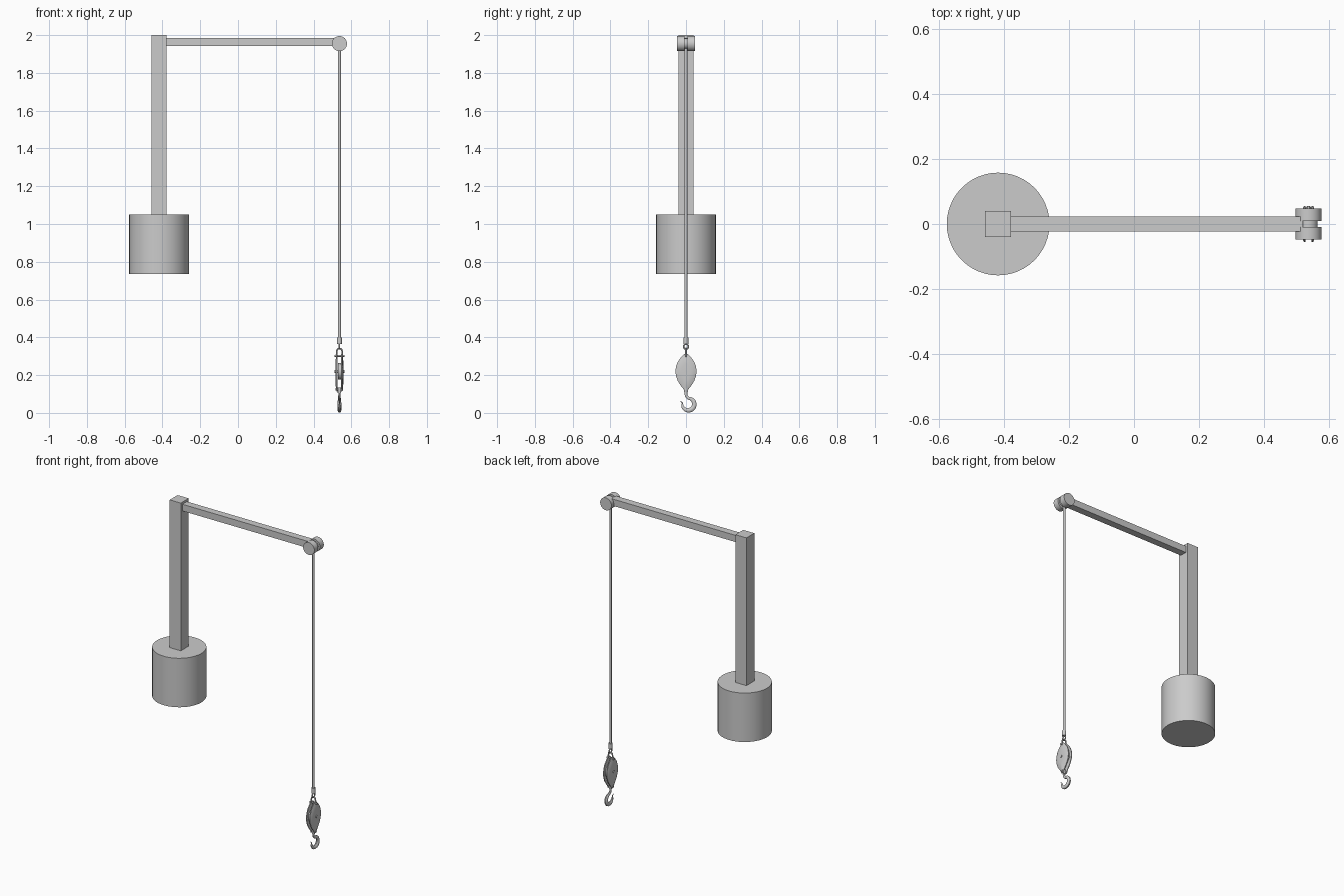
import bpy, bmesh, math
from mathutils import Matrix, Vector

if "Cube" in bpy.data.objects:
    bpy.data.objects.remove(bpy.data.objects["Cube"])

HX = 0.537  # x of the hanging line


def finish(ob, name, smooth=True):
    ob.name = name
    if smooth:
        bpy.ops.object.select_all(action='DESELECT')
        ob.select_set(True)
        bpy.context.view_layer.objects.active = ob
        bpy.ops.object.shade_smooth_by_angle(angle=math.radians(35))
    return ob


def box(name, x0, x1, y0, y1, z0, z1):
    bpy.ops.mesh.primitive_cube_add(size=1, location=((x0 + x1) / 2, (y0 + y1) / 2, (z0 + z1) / 2))
    ob = bpy.context.object
    ob.scale = (x1 - x0, y1 - y0, z1 - z0)
    return finish(ob, name, False)


def rod(name, a, b, r, sides=24):
    a, b = Vector(a), Vector(b)
    d = b - a
    bpy.ops.mesh.primitive_cylinder_add(vertices=sides, radius=r, depth=d.length, location=(a + b) / 2,
                                        rotation=d.to_track_quat('Z', 'Y').to_euler())
    return finish(bpy.context.object, name)


def tube(name, pts, radii, squash=1.0):
    # Swept round bar with a radius at each point
    cu = bpy.data.curves.new(name, 'CURVE')
    cu.dimensions = '3D'
    cu.bevel_depth = 1.0
    cu.bevel_resolution = 3
    cu.use_fill_caps = True
    sp = cu.splines.new('POLY')
    sp.points.add(len(pts) - 1)
    for p, co, r in zip(sp.points, pts, radii):
        p.co = (*co, 1)
        p.radius = r
    ob = bpy.data.objects.new(name, cu)
    bpy.context.collection.objects.link(ob)
    bpy.ops.object.select_all(action='DESELECT')
    ob.select_set(True)
    bpy.context.view_layer.objects.active = ob
    bpy.ops.object.convert(target='MESH')
    ob = bpy.context.object
    ob.data.transform(Matrix.Diagonal((squash, 1, 1, 1)))
    ob.location.x = HX
    return finish(ob, name)


# Crane body
rod("base_drum", (-0.418, 0, 0.735), (-0.418, 0, 1.05), 0.158, 48)
box("mast", -0.458, -0.379, -0.04, 0.04, 1.05, 2.0)
box("boom", -0.379, 0.52, -0.023, 0.023, 1.943, 1.986)

# Boom tip pulley
for s, side in ((-1, "front"), (1, "back")):
    rod(f"{side}_tip_drum", (HX, s * 0.009, 1.955), (HX, s * 0.048, 1.955), 0.04, 32)
rod("tip_axle", (HX, -0.01, 1.955), (HX, 0.01, 1.955), 0.028)

# Rope, ferrule and eye
rod("rope", (HX, 0, 0.38), (HX, 0, 1.955), 0.0075, 16)
rod("ferrule", (HX, 0, 0.366), (HX, 0, 0.4), 0.0125)
bpy.ops.mesh.primitive_torus_add(major_radius=0.013, minor_radius=0.004, major_segments=24, minor_segments=10,
                                 location=(HX, 0, 0.351), rotation=(0, math.pi / 2, 0))
finish(bpy.context.object, "rope_eye")

# Shackle and its pin
arc = [(0.014 * math.cos(t), 0, 0.327 + 0.014 * math.sin(t))
       for t in [math.pi * i / 10 for i in range(11)]]
path = [(0.016, 0, 0.297)] + arc + [(-0.016, 0, 0.297)]
tube("shackle", path, [0.0045] * len(path))
rod("shackle_pin", (HX - 0.027, 0, 0.302), (HX + 0.027, 0, 0.302), 0.005, 16)

# Block cheeks: teardrop plates with a domed outer face
half = [(0.312, 0.009), (0.297, 0.024), (0.272, 0.043), (0.246, 0.053), (0.22, 0.056),
        (0.194, 0.053), (0.168, 0.043), (0.143, 0.027), (0.124, 0.012), (0.112, 0.009)]
outline = [(w, z) for z, w in half] + [(-w, z) for z, w in reversed(half)]
for s, side in ((-1, "left"), (1, "right")):
    bm = bmesh.new()
    rings = []
    for x, k in ((0.009, 1), (0.014, 1), (0.019, 0.8), (0.0215, 0.45)):
        rings.append([bm.verts.new((HX + s * x, y * k, 0.215 + (z - 0.215) * k)) for y, z in outline])
    n = len(outline)
    for a, b in zip(rings, rings[1:]):
        for i in range(n):
            bm.faces.new((a[i], a[(i + 1) % n], b[(i + 1) % n], b[i]))
    bm.faces.new(rings[0])
    bm.faces.new(rings[-1])
    bmesh.ops.recalc_face_normals(bm, faces=bm.faces)
    me = bpy.data.meshes.new(f"{side}_cheek")
    bm.to_mesh(me)
    bm.free()
    ob = bpy.data.objects.new(me.name, me)
    bpy.context.collection.objects.link(ob)
    finish(ob, f"{side}_cheek")

# Sheave and pins
rod("sheave", (HX - 0.007, 0, 0.22), (HX + 0.007, 0, 0.22), 0.043, 32)
rod("sheave_pin", (HX - 0.026, 0, 0.22), (HX + 0.026, 0, 0.22), 0.008, 16)
rod("hook_pin", (HX - 0.02, 0, 0.125), (HX + 0.02, 0, 0.125), 0.006, 16)
rod("hook_swivel", (HX, 0, 0.105), (HX, 0, 0.135), 0.009, 16)

# Hook: shank, then a sweep round to the tip
pts = [(0, 0, 0.115), (0, 0, 0.098), (0, 0.002, 0.088)]
rad = [0.0075, 0.0075, 0.008]
for i in range(21):
    t = math.radians(88 - 282 * i / 20)
    pts.append((0, 0.012 + 0.032 * math.cos(t), 0.0455 + 0.032 * math.sin(t)))
    u = i / 20
    rad.append(0.0085 + 0.005 * math.sin(math.pi * u) - 0.0055 * u ** 4)
pts.append((0, -0.029, 0.062))
rad.append(0.002)
tube("hook", pts, rad, 0.8)
